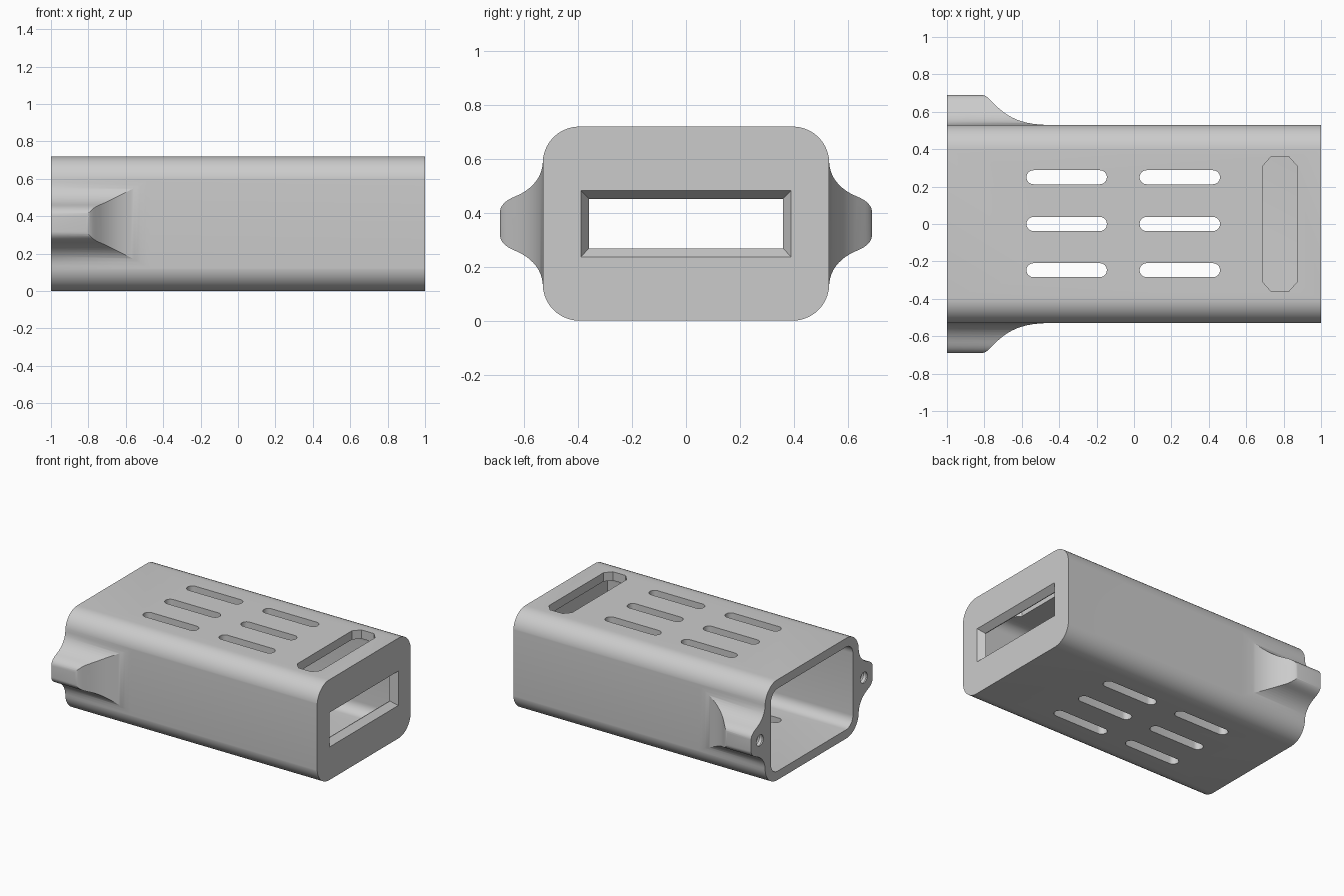
import bpy, bmesh, math

cube = bpy.data.objects.get("Cube")
if cube:
    bpy.data.objects.remove(cube, do_unlink=True)

grey = bpy.data.materials.new("light grey plastic")
grey.use_nodes = True
grey.diffuse_color = (0.6, 0.6, 0.6, 1)
grey.node_tree.nodes["Principled BSDF"].inputs["Base Color"].default_value = (0.6, 0.6, 0.6, 1)

MID = 0.36          # height of the centre line
HALF_W, HALF_H = 0.53, 0.36


def loft(name, loops):
    """Closed solid skinned through matching loops of 3D points."""
    bm = bmesh.new()
    rings = [[bm.verts.new(p) for p in loop] for loop in loops]
    n = len(rings[0])
    for a, b in zip(rings, rings[1:]):
        for i in range(n):
            j = (i + 1) % n
            bm.faces.new((a[i], a[j], b[j], b[i]))
    bm.faces.new(rings[0])
    bm.faces.new(rings[-1])
    bmesh.ops.recalc_face_normals(bm, faces=bm.faces)
    mesh = bpy.data.meshes.new(name)
    bm.to_mesh(mesh)
    bm.free()
    mesh.materials.append(grey)
    obj = bpy.data.objects.new(name, mesh)
    bpy.context.collection.objects.link(obj)
    return obj


def along_x(points, x):
    return [(x, y, MID + z) for y, z in points]


def along_z(points, z):
    return [(x, y, z) for x, y in points]


def bezier(a, b, c, d, steps=10):
    out = []
    for i in range(steps + 1):
        t = i / steps
        s = 1 - t
        w = (s ** 3, 3 * s * s * t, 3 * s * t * t, t ** 3)
        out.append(tuple(sum(k * p[n] for k, p in zip(w, (a, b, c, d))) for n in (0, 1)))
    return out


def rounded(hw, hh, r, cx=0, cy=0, steps=8):
    """Rounded rectangle; steps=1 gives chamfered corners."""
    pts = []
    for q, (sx, sy) in enumerate(((1, 1), (-1, 1), (-1, -1), (1, -1))):
        for i in range(steps + 1):
            a = (q + i / steps) * math.pi / 2
            pts.append((cx + sx * (hw - r) + r * math.cos(a),
                        cy + sy * (hh - r) + r * math.sin(a)))
    return pts


def combine(target, tool, operation):
    mod = target.modifiers.new("cut", "BOOLEAN")
    mod.operation = operation
    mod.solver = "EXACT"
    mod.object = tool
    bpy.context.view_layer.objects.active = target
    bpy.ops.object.modifier_apply(modifier=mod.name)
    bpy.data.objects.remove(tool, do_unlink=True)


# Cross-section: rounded body flaring into a screw ear on each side
corner = [(0.395 + 0.136 * math.sin(a), 0.225 + 0.135 * math.cos(a))
          for a in (i * math.pi / 20 for i in range(11))]
flare = bezier((0.531, 0.225), (0.535, 0.16), (0.585, 0.12), (0.635, 0.10))
ear_tip = bezier((0.635, 0.10), (0.672, 0.085), (0.69, 0.065), (0.69, 0.04), 8)
quarter = corner + flare[1:] + ear_tip[1:]
half = quarter + [(y, -z) for y, z in reversed(quarter)]
section = half + [(-y, z) for y, z in reversed(half)]
body = loft("sleeve_body", [along_x(section, -1), along_x(section, 1)])

# Plan outline: ears fade into the sides along the length
side = [(1.1, HALF_W)]
side += bezier((-0.47, HALF_W), (-0.6, 0.533), (-0.67, 0.57), (-0.73, 0.625))
side += bezier((-0.76, 0.655), (-0.785, 0.68), (-0.795, 0.692), (-0.83, 0.692), 6)
side += [(-1.1, 0.692)]
plan = side + [(x, -y) for x, y in reversed(side)]
combine(body, loft("plan", [along_z(plan, -0.1), along_z(plan, 0.9)]), "INTERSECT")

# Cavity open at the back end
hollow = rounded(0.465, 0.297, 0.075)
combine(body, loft("cavity", [along_x(hollow, -1.1), along_x(hollow, 0.95)]), "DIFFERENCE")

# Tapered window in the end wall
window = [along_x([(y, z) for y, z in ((w, h), (-w, h), (-w, -h), (w, -h))], x)
          for x, w, h in ((1.015, 0.40, 0.134), (0.955, 0.36, 0.092), (0.9, 0.36, 0.092))]
combine(body, loft("window", window), "DIFFERENCE")

# Chamfered opening in the top wall
port = [(0.78 + sx * x, sy * y)
        for sx, sy, flip in ((1, 1, 0), (-1, 1, 1), (-1, -1, 0), (1, -1, 1))
        for x, y in (((0.092, 0.31), (0.05, 0.357))[::-1 if flip else 1])]
combine(body, loft("port", [along_z(port, 0.5), along_z(port, 0.9)]), "DIFFERENCE")

# Vent slots through top and bottom
for cx in (-0.36, 0.245):
    for cy in (-0.247, 0, 0.25):
        slot = rounded(0.215, 0.0375, 0.0374, cx, cy, 6)
        combine(body, loft("slot", [along_z(slot, -0.1), along_z(slot, 0.9)]), "DIFFERENCE")

# Ridged screw holes in the ears
for sign in (-1, 1):
    rings = []
    for i in range(15):
        r = 0.046 if i % 2 == 0 else 0.038
        circle = [(sign * 0.59 + r * math.cos(k * math.pi / 12), r * math.sin(k * math.pi / 12))
                  for k in range(24)]
        rings.append(along_x(circle, -1.02 + i * 0.017))
    combine(body, loft("screw_hole", rings), "DIFFERENCE")

# Smooth curves, keep the hard edges
bpy.ops.object.select_all(action="DESELECT")
body.select_set(True)
bpy.context.view_layer.objects.active = body
bpy.ops.object.shade_smooth_by_angle(angle=math.radians(25))
